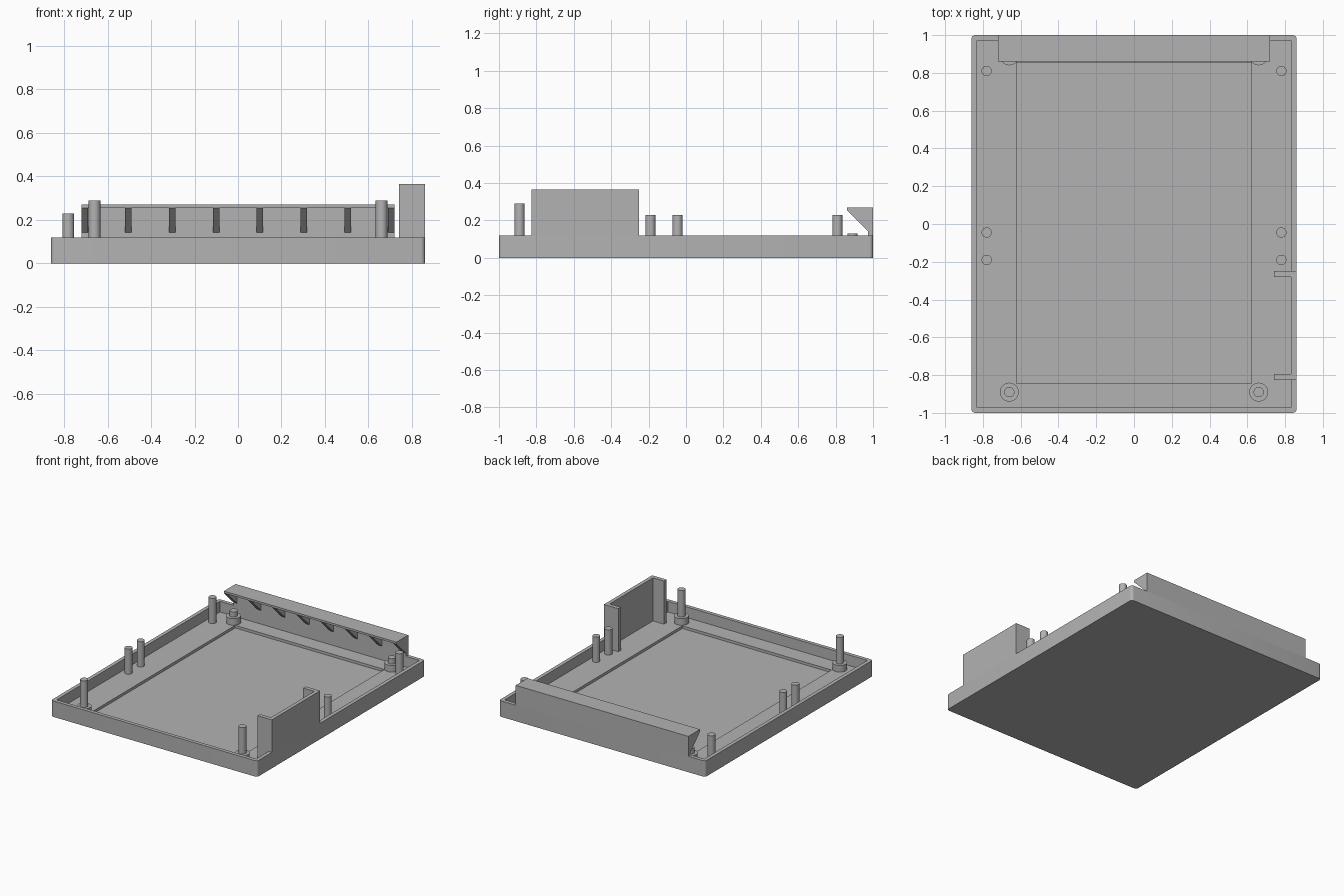
import bpy, bmesh, math

if "Cube" in bpy.data.objects:
    bpy.data.objects.remove(bpy.data.objects["Cube"])

grey = bpy.data.materials.new("plain grey")
grey.diffuse_color = (0.45, 0.45, 0.45, 1)
grey.use_nodes = True
grey.node_tree.nodes["Principled BSDF"].inputs["Base Color"].default_value = grey.diffuse_color

HX, HY, RIM = 0.86, 1.0, 0.12      # tray half sizes and rim height
IX, IY, FLOOR = 0.832, 0.972, 0.04  # inside of the walls and floor height


def finish(bm, name, smooth=False):
    bmesh.ops.recalc_face_normals(bm, faces=bm.faces)
    mesh = bpy.data.meshes.new(name)
    bm.to_mesh(mesh)
    bm.free()
    mesh.materials.append(grey)
    obj = bpy.data.objects.new(name, mesh)
    bpy.context.collection.objects.link(obj)
    if smooth:
        bpy.ops.object.select_all(action='DESELECT')
        bpy.context.view_layer.objects.active = obj
        obj.select_set(True)
        bpy.ops.object.shade_smooth_by_angle(angle=math.radians(35))
    return obj


def box(name, x0, x1, y0, y1, z0, z1):
    prism(name, [(y0, z0), (y1, z0), (y1, z1), (y0, z1)], x0, x1)


def prism(name, profile, x0, x1):
    """Extrude a (y, z) profile along x."""
    bm = bmesh.new()
    face = bm.faces.new([bm.verts.new((x0, y, z)) for y, z in profile])
    ext = bmesh.ops.extrude_face_region(bm, geom=[face])["geom"]
    moved = [v for v in ext if isinstance(v, bmesh.types.BMVert)]
    bmesh.ops.translate(bm, verts=moved, vec=(x1 - x0, 0, 0))
    finish(bm, name)


def stepped_post(name, x, y, steps):
    """Round post from (radius, bottom, top) steps."""
    n = 32
    bm = bmesh.new()
    rings = []
    for r, z0, z1 in steps:
        for z in (z0, z1):
            rings.append([bm.verts.new((x + r * math.cos(2 * math.pi * i / n),
                                        y + r * math.sin(2 * math.pi * i / n), z))
                          for i in range(n)])
    for a, b in zip(rings, rings[1:]):
        for i in range(n):
            j = (i + 1) % n
            bm.faces.new((a[i], a[j], b[j], b[i]))
    bm.faces.new(rings[0])
    bm.faces.new(rings[-1])
    finish(bm, name, True)


def tray_ring(bm, hx, y0, y1, z, r):
    """Rectangle loop with rounded corners of radius r."""
    verts = []
    for k, (sx, y) in enumerate([(1, y1), (-1, y1), (-1, y0), (1, y0)]):
        cx = sx * (hx - r)
        cy = y - r if y == y1 else y + r
        for i in range(6):
            a = math.pi / 2 * (k + i / 5)
            verts.append(bm.verts.new((cx + r * math.cos(a), cy + r * math.sin(a), z)))
    return verts


# Tray: outer wall, rim, inner wall, floor ledge and sunken floor panel
bm = bmesh.new()
rings = [tray_ring(bm, *args) for args in (
    (HX, -HY, HY, 0, 0.02), (HX, -HY, HY, RIM, 0.02),
    (IX, -IY, IY, RIM, 0), (IX, -IY, IY, FLOOR, 0),
    (0.622, -0.845, 0.855, FLOOR, 0), (0.622, -0.845, 0.855, 0.02, 0))]
for a, b in zip(rings, rings[1:]):
    for i in range(len(a)):
        j = (i + 1) % len(a)
        bm.faces.new((a[i], a[j], b[j], b[i]))
bm.faces.new(rings[0])
bm.faces.new(rings[-1])
bmesh.ops.remove_doubles(bm, verts=bm.verts, dist=0.0001)
finish(bm, "tray", True)

# Rear wall with an overhanging lip
prism("rear_wall", [(HY, RIM), (HY, 0.27), (0.86, 0.27), (0.86, 0.255),
                    (IY, 0.255), (IY, RIM)], -0.72, 0.72)

# Triangular gussets under the lip
for i in range(8):
    x = -0.705 + i * 1.41 / 7
    prism("lip_gusset", [(0.86, 0.255), (IY, 0.255), (IY, 0.143)], x - 0.015, x + 0.015)

# Raised side panel with a rib at each end
box("side_panel", IX, HX, -0.825, -0.25, RIM, 0.365)
for y in (-0.825, -0.28):
    box("side_panel_rib", 0.74, IX, y, y + 0.03, FLOOR - 0.01, 0.365)

# Pins and shouldered posts, mirrored left and right
for side in (-1, 1):
    for y in (-0.19, -0.045, 0.81):
        stepped_post("side_pin", side * 0.78, y, [(0.027, FLOOR - 0.01, 0.23)])
    stepped_post("front_post", side * 0.66, -0.89,
                 [(0.05, FLOOR - 0.01, 0.09), (0.027, 0.09, 0.29)])
    stepped_post("rear_post", side * 0.66, 0.89,
                 [(0.05, FLOOR - 0.01, 0.09), (0.027, 0.09, 0.13)])
